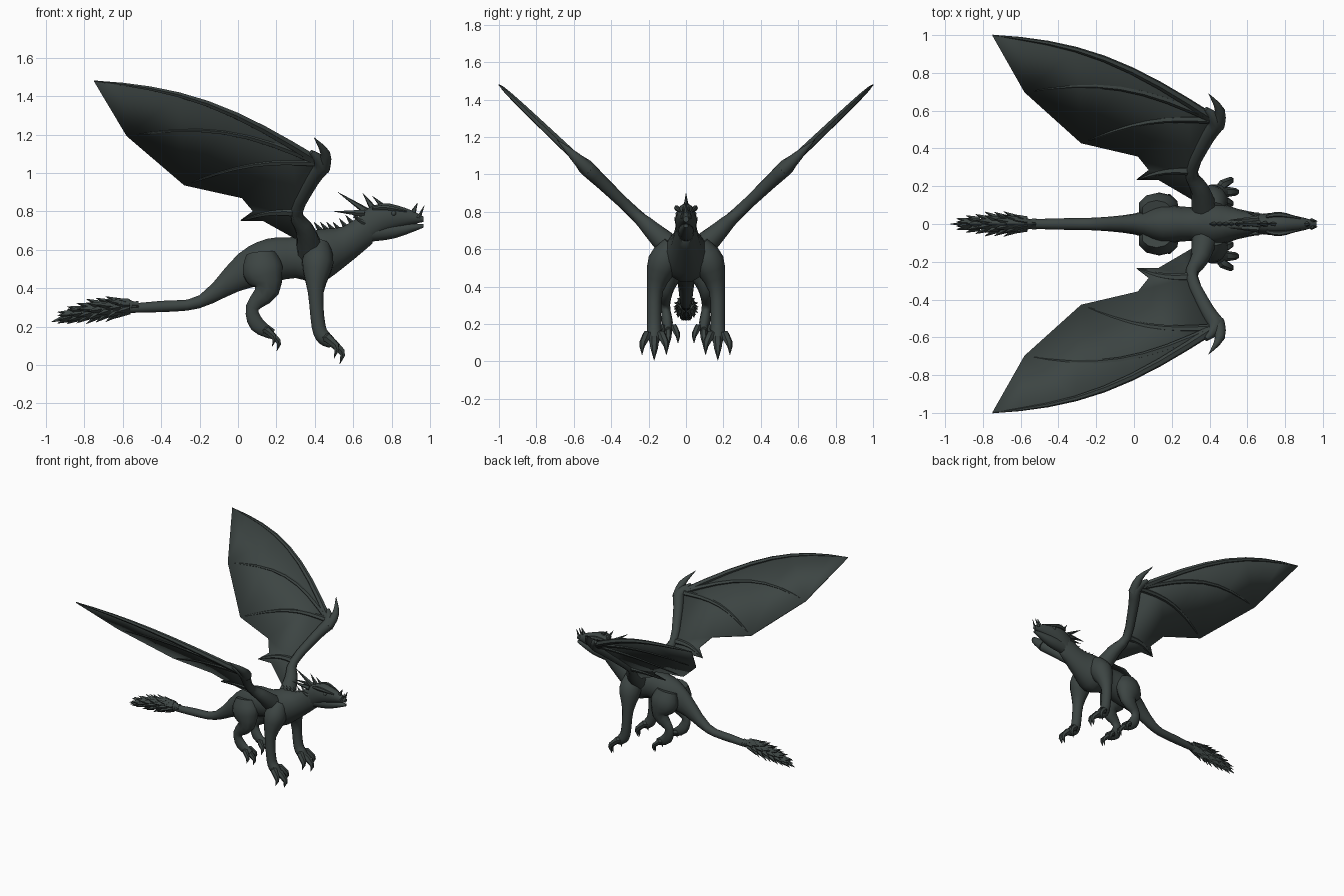
import bpy
import bmesh
import math
from mathutils import Vector

cube = bpy.data.objects.get("Cube")
if cube:
    bpy.data.objects.remove(cube)

hide = bpy.data.materials.new("dark slate hide")
hide.use_nodes = True
hide.diffuse_color = (.046, .059, .056, 1)
shader = hide.node_tree.nodes["Principled BSDF"]
shader.inputs["Base Color"].default_value = hide.diffuse_color
shader.inputs["Roughness"].default_value = .8


def finish(name, bm, mirrored=False):
    """Turn a bmesh into a smooth shaded object, mirrored across y if asked."""
    bmesh.ops.recalc_face_normals(bm, faces=bm.faces)
    mesh = bpy.data.meshes.new(name)
    bm.to_mesh(mesh)
    bm.free()
    mesh.materials.append(hide)
    part = bpy.data.objects.new(name, mesh)
    bpy.context.collection.objects.link(part)
    bpy.ops.object.select_all(action='DESELECT')
    part.select_set(True)
    bpy.context.view_layer.objects.active = part
    bpy.ops.object.shade_smooth_by_angle(angle=math.radians(50))
    if mirrored:
        mirror = part.modifiers.new("mirror", 'MIRROR')
        mirror.use_axis = (False, True, False)
        mirror.use_mirror_merge = False
    return part


def smooth(points, steps=3):
    """Pass a flowing curve through a few control points."""
    points = [Vector(point) for point in points]
    padded = [points[0]] + points + [points[-1]]
    result = []
    for before, start, end, after in zip(padded, padded[1:], padded[2:], padded[3:]):
        for step in range(steps):
            t = step / steps
            leave = (end - before) / 2
            arrive = (after - start) / 2
            blend = t * t * (3 - 2 * t)
            result.append(start + (end - start) * blend
                          + leave * t * (1 - t) ** 2 - arrive * t * t * (1 - t))
    return result + [points[-1]]


def circle(sides):
    angles = [math.tau * side / sides for side in range(sides)]
    return [(math.cos(angle), math.sin(angle)) for angle in angles]


def skin(bm, rings):
    """Join rings of points into a closed skin."""
    rows = [[bm.verts.new(point) for point in ring] for ring in rings]
    count = len(rows[0])
    for near, far in zip(rows, rows[1:]):
        for i in range(count):
            j = (i + 1) % count
            bm.faces.new((near[i], near[j], far[j], far[i]))
    bm.faces.new(rows[0])
    bm.faces.new(rows[-1])


def tube(bm, path, sides=8, flat=1):
    """Tapered limb along (x, y, z, radius); flat scales its sideways width."""
    centres = [Vector(point[:3]) for point in path]
    rings = []
    for i, centre in enumerate(centres):
        ahead = centres[min(i + 1, len(path) - 1)]
        along = (ahead - centres[max(i - 1, 0)]).normalized()
        side = Vector((0, 1, 0))
        side = (side - along * side.dot(along)).normalized()
        up = along.cross(side)
        radius = path[i][3]
        rings.append([centre + (side * c * flat + up * s) * radius
                      for c, s in circle(sides)])
    skin(bm, rings)


def spike(bm, base, tip, radius, sides=5):
    tube(bm, [(*base, radius), (*tip, .001)], sides)


def trunk(name, controls):
    """Loft upright ovals given as (x, z, half height, half width)."""
    bm = bmesh.new()
    skin(bm, [[(x, width * c, z + height * s) for c, s in circle(14)]
              for x, z, height, width in smooth(controls)])
    return finish(name, bm)


# Torso with neck and tail, then head and lower jaw
trunk("body", [(-.7, .29, .02, .02), (-.4, .305, .03, .03), (-.2, .33, .035, .034),
               (0, .48, .1, .055), (.15, .54, .12, .1), (.3, .56, .11, .09),
               (.42, .565, .145, .12), (.55, .615, .11, .08), (.7, .73, .1, .05)])
trunk("head", [(.64, .7, .1, .05), (.75, .76, .085, .058),
               (.87, .77, .05, .04), (.965, .76, .015, .015)])
trunk("lower_jaw", [(.68, .69, .05, .045), (.82, .7, .04, .04), (.965, .725, .01, .012)])

# Brow ridges and eyes
bm = bmesh.new()
tube(bm, smooth([(.7, .04, .815, .008), (.77, .05, .82, .015), (.88, .03, .8, .004)]), 6)
finish("brow_ridges", bm, True)
bm = bmesh.new()
bmesh.ops.create_uvsphere(bm, u_segments=10, v_segments=6, radius=.014)
bmesh.ops.translate(bm, verts=bm.verts, vec=(.81, .042, .79))
finish("eyes", bm, True)

# Crown and nose horns on the middle line, cheek horns in pairs
bm = bmesh.new()
spike(bm, (.67, 0, .8), (.52, 0, .9), .02)
spike(bm, (.7, 0, .82), (.65, 0, .895), .018)
spike(bm, (.75, 0, .83), (.7, 0, .88), .014)
spike(bm, (.91, 0, .79), (.935, 0, .845), .017)
finish("crest_horns", bm)
bm = bmesh.new()
spike(bm, (.66, .025, .79), (.5, .02, .8), .02)
spike(bm, (.66, .045, .74), (.6, .06, .77), .015)
spike(bm, (.94, .02, .765), (.97, .015, .83), .012)
finish("side_horns", bm, True)

# Small spines down the neck
bm = bmesh.new()
for i in range(7):
    base = Vector((.43 + i * .033, 0, .7 + max(0, i - 3) * .018))
    spike(bm, base, base + Vector((-.035, 0, .045)), .015, 4)
finish("neck_spines", bm)

# Leafy tail club: a swelling core with rings of swept scales
bm = bmesh.new()
core = []
for step in range(10):
    t = step / 9
    swell = math.sin(math.pi * (.1 + .9 * t ** .7))
    core.append(Vector((-.52 - .45 * t, 0, .305 - .08 * t * t, .002 + .047 * swell)))
tube(bm, core, flat=.8)
for i, (x, y, z, radius) in enumerate(core[:8]):
    for k in range(8):
        angle = math.tau * (k + i % 2 / 2) / 8
        out = Vector((0, math.cos(angle), math.sin(angle))) * radius
        base = Vector((x, y, z)) + out * .6
        spike(bm, base, base + out * .8 + Vector((-.07, 0, -.01)), .02, 4)
finish("tail_club", bm)


def foot(bm, ankle, size):
    """Three spread toes, each ending in a hooked claw."""
    ankle = Vector(ankle)
    for side in (-1, 0, 1):
        back = abs(side) * .03

        def place(x, y, z, radius):
            offset = Vector((x - back, y * side, z + back))
            return (*(ankle + offset * size), radius * size)

        tube(bm, [(*ankle, .024 * size), place(.06, .04, -.03, .026),
                  place(.1, .06, -.07, .02), place(.105, .065, -.09, .014),
                  place(.09, .065, -.135, .001)], 6)


# Legs
bm = bmesh.new()
tube(bm, smooth([(.43, .07, .63, .05), (.415, .12, .53, .085), (.405, .165, .38, .043),
                 (.42, .17, .2, .038), (.45, .17, .14, .04), (.49, .17, .11, .025)]), 10)
foot(bm, (.44, .17, .14), 1)
finish("front_legs", bm, True)
bm = bmesh.new()
tube(bm, smooth([(.12, .07, .58, .08), (.13, .09, .49, .11), (.15, .11, .39, .068),
                 (.075, .11, .3, .036), (.1, .1, .21, .042), (.18, .095, .16, .028)]),
     10, .7)
foot(bm, (.13, .095, .18), .8)
finish("hind_legs", bm, True)


# Wings: every point lies on one sloping plane
def on_wing(x, y):
    return Vector((x, y, .53 + .95 * y))


def strut(name, start, end, bow, thick):
    """A bowed finger bone that tapers to its tip; returns its centre line."""
    line = []
    for step in range(9):
        t = step / 8
        x, y, z = start.lerp(end, t)
        line.append(on_wing(x, y + bow * math.sin(math.pi * t)))
    bm = bmesh.new()
    tube(bm, [(*point, .002 + thick * (1 - step / 8) ** .6)
              for step, point in enumerate(line)], 6)
    finish(name, bm, True)
    return line


def wing_limb(name, controls):
    bm = bmesh.new()
    tube(bm, smooth([(*on_wing(x, y), radius) for x, y, radius in controls]), 10)
    finish(name, bm, True)


shoulder, elbow, wrist = on_wing(.36, .1), on_wing(.31, .28), on_wing(.43, .55)
tip, middle_tip = on_wing(-.75, 1), on_wing(-.58, .7)
inner_tip, spur_tip = on_wing(-.28, .43), on_wing(.015, .235)

wing_limb("wing_arms", [(.38, .05, .075), (.35, .18, .05), (.305, .28, .033),
                        (.39, .46, .038), (.435, .54, .042), (.38, .61, .012)])
wing_limb("thumb_claws", [(.44, .52, .04), (.455, .6, .026), (.395, .69, .001)])
leading_line = strut("leading_fingers", wrist, tip, .1, .023)
strut("middle_fingers", wrist, middle_tip, .095, .02)
strut("inner_fingers", wrist, inner_tip, .05, .02)
strut("elbow_spurs", elbow, spur_tip, .02, .024)

bm = bmesh.new()
outline = [shoulder, elbow, *leading_line, middle_tip, inner_tip, on_wing(.02, .36),
           on_wing(.08, .285), spur_tip, on_wing(.13, .235), on_wing(.25, .165)]
sheet = bm.faces.new([bm.verts.new(point) for point in outline])
bmesh.ops.triangulate(bm, faces=[sheet])
membrane = finish("wing_membranes", bm, True)
solid = membrane.modifiers.new("thickness", 'SOLIDIFY')
solid.thickness = .008
solid.offset = 0
